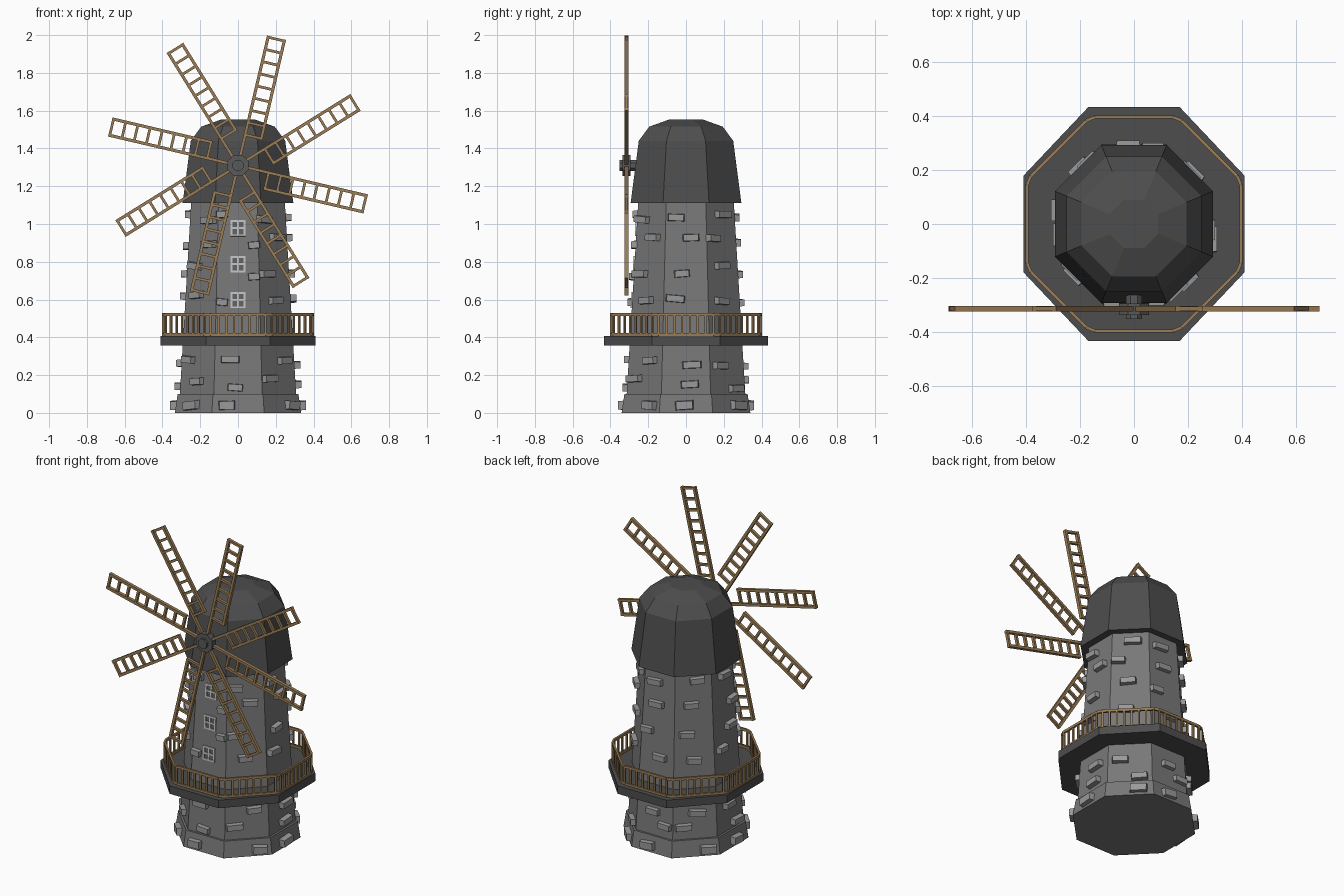
import bpy, bmesh, math, random
from mathutils import Matrix, Vector

if "Cube" in bpy.data.objects:
    bpy.data.objects.remove(bpy.data.objects["Cube"])

random.seed(4)
C8 = math.cos(math.pi / 8)


def material(name, col):
    m = bpy.data.materials.new(name)
    m.diffuse_color = (*col, 1)
    m.use_nodes = True
    m.node_tree.nodes["Principled BSDF"].inputs["Base Color"].default_value = m.diffuse_color
    return m


WALL = material("grey wall", (0.19, 0.19, 0.19))
STONE = material("light stone", (0.32, 0.32, 0.32))
ROOF = material("dark roof", (0.075, 0.075, 0.075))
WOOD = material("brown wood", (0.32, 0.2, 0.09))
FRAME = material("pale window frame", (0.55, 0.55, 0.55))
PANE = material("window pane", (0.12, 0.12, 0.12))
IRON = material("hub iron", (0.1, 0.1, 0.1))


def finish(bm, name, mat):
    bmesh.ops.recalc_face_normals(bm, faces=bm.faces)
    me = bpy.data.meshes.new(name)
    bm.to_mesh(me)
    bm.free()
    me.materials.append(mat)
    ob = bpy.data.objects.new(name, me)
    bpy.context.collection.objects.link(ob)
    return ob


def lathe(name, mat, profile, sx=1.0):
    """Closed octagonal solid from (apothem, z) rings, flat side facing front."""
    bm = bmesh.new()
    rings = []
    for r, z in profile:
        angs = [math.radians(22.5 + 45 * i) for i in range(8)]
        rings.append([bm.verts.new((sx * r / C8 * math.cos(a), r / C8 * math.sin(a), z)) for a in angs])
    for lo, hi in zip(rings, rings[1:]):
        for i in range(8):
            j = (i + 1) % 8
            bm.faces.new((lo[i], lo[j], hi[j], hi[i]))
    bm.faces.new(rings[0])
    bm.faces.new(rings[-1])
    return finish(bm, name, mat)


def box(bm, frame, centre, size, taper=1.0):
    """Box in a local frame; taper shrinks its outer (-y) side."""
    m = frame @ Matrix.Translation(centre) @ Matrix.Diagonal((*size, 1))
    for v in bmesh.ops.create_cube(bm, size=1)["verts"]:
        if v.co.y < 0:
            v.co.x *= taper
            v.co.z *= taper
        v.co = m @ v.co


def wall(z):
    """Apothem of the tower wall at height z."""
    return 0.314 - 0.06 * (z - 0.1)


def side(k):
    """Frame whose -y axis looks out of octagon side k (0 is the front)."""
    return Matrix.Rotation(math.radians(45 * k), 4, 'Z')


# Tower, plinth, balcony and domed cap
lathe("tower", WALL, [(wall(0.09), 0.09), (wall(1.13), 1.13)], 0.98)
lathe("plinth", WALL, [(0.341, 0), (0.326, 0.1)], 0.98)
lathe("balcony_floor", ROOF, [(0.434, 0.358), (0.434, 0.408)], 0.945)
lathe("cap", ROOF, [(0.293, 1.112), (0.25, 1.44), (0.195, 1.515), (0.09, 1.553)])

# Stones standing proud of the wall
bm = bmesh.new()
rows = [0.04, 0.155, 0.265, 0.60, 0.75, 0.90, 1.045]
for k in range(8):
    for row, z in enumerate(rows):
        z += 0 if row == 0 else random.uniform(-0.03, 0.03)
        w = random.uniform(0.085, 0.11)
        x = random.uniform(-0.075, 0.075)
        if k == 0 and row > 2:      # keep clear of the windows
            x, w = random.choice((-0.085, 0.085)), 0.065
        r = 0.335 if row == 0 else wall(z)
        tilt = Matrix.Rotation(random.uniform(-0.1, 0.1), 4, 'Y')
        fr = side(k) @ Matrix.Translation((x, -r, z)) @ tilt
        box(bm, fr, (0, -0.002, 0), (w, 0.046, 0.04 if row else 0.05), 0.86)
finish(bm, "wall_stones", STONE)

# Balcony railing: rails with cut corners, and balusters
bm = bmesh.new()
R, H = 0.397, 0.145
for k in range(8):
    fr = side(k)
    a = fr @ Vector((H, -R, 0))
    b = side(k + 1) @ Vector((-H, -R, 0))
    corner = Matrix.Translation((a + b) / 2) @ Matrix.Rotation(math.radians(45 * k + 22.5), 4, 'Z')
    for z, h in ((0.522, 0.016), (0.415, 0.014)):
        box(bm, fr, (0, -R, z), (2 * H, 0.012, h))
        box(bm, corner, (0, 0, z), ((a - b).length, 0.012, h))
    for i in range(8):
        box(bm, fr, (-H + 2 * H * i / 7, -R, 0.468), (0.011, 0.01, 0.11))
finish(bm, "balcony_railing", WOOD)

# Three four-pane windows on the front
frames, panes = bmesh.new(), bmesh.new()
lean = Matrix.Rotation(-math.atan(0.06), 4, 'X')
for z in (0.597, 0.787, 0.978):
    fr = Matrix.Translation((0, -wall(z), z)) @ lean
    box(panes, fr, (0, 0, 0), (0.076, 0.004, 0.08))
    for s in (-1, 0, 1):
        box(frames, fr, (s * 0.035, -0.002, 0), (0.01, 0.009, 0.086))
        box(frames, fr, (0, -0.002, s * 0.038), (0.08, 0.009, 0.01))
finish(frames, "window_frames", FRAME)
finish(panes, "window_panes", PANE)

# Eight ladder sails, each lying clockwise of its spar
bm = bmesh.new()
for k in range(8):
    fr = Matrix.Translation((0, -0.315, 1.31)) @ Matrix.Rotation(math.radians(13.2 + 45 * k), 4, 'Y')
    box(bm, fr, (0, 0, 0.37), (0.016, 0.02, 0.67))
    box(bm, fr, (0.088, 0, 0.432), (0.016, 0.02, 0.546))
    for i in range(9):
        box(bm, fr, (0.044, 0, 0.167 + 0.0663 * i), (0.09, 0.017, 0.014))
finish(bm, "sails", WOOD)


# Hub and axle
def disc(name, mat, r, y0, y1):
    bm = bmesh.new()
    m = Matrix.Translation((0, (y0 + y1) / 2, 1.31)) @ Matrix.Rotation(math.pi / 2, 4, 'X') \
        @ Matrix.Rotation(math.pi / 8, 4, 'Z')
    bmesh.ops.create_cone(bm, cap_ends=True, segments=8, radius1=r, radius2=r, depth=abs(y1 - y0), matrix=m)
    finish(bm, name, mat)


disc("hub", IRON, 0.06, -0.337, -0.295)
disc("axle", IRON, 0.032, -0.352, -0.2)
